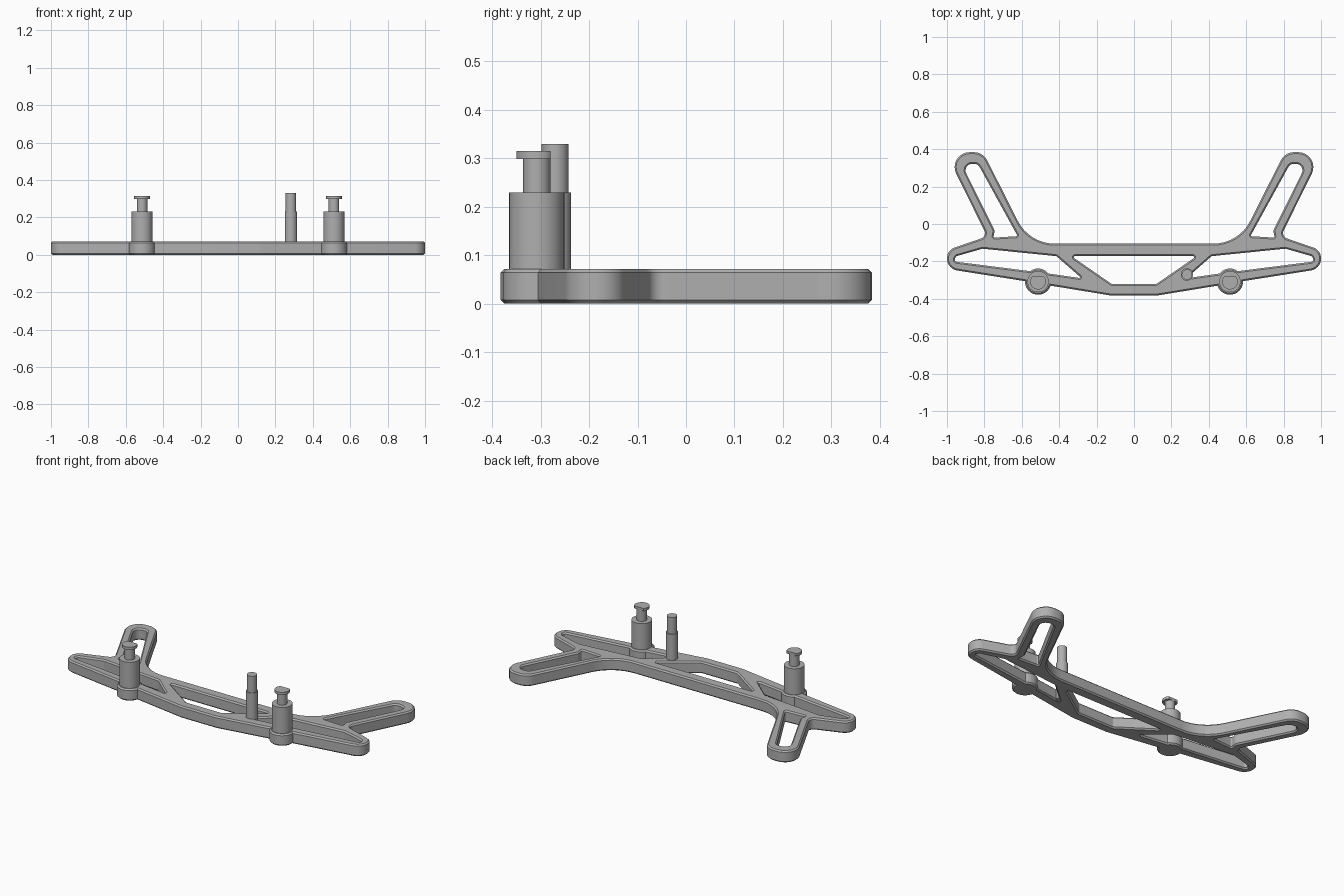
import bpy, bmesh, math
from mathutils import Vector

if "Cube" in bpy.data.objects:
    bpy.data.objects.remove(bpy.data.objects["Cube"])

H, BEV = 0.072, 0.008          # plate thickness and edge chamfer
BX, BY, BR = 0.513, -0.308, 0.07   # post position and boss radius

grey = bpy.data.materials.new("plain grey")
grey.diffuse_color = (0.43, 0.43, 0.43, 1)
grey.use_nodes = True
grey.node_tree.nodes["Principled BSDF"].inputs["Base Color"].default_value = grey.diffuse_color


def arc(cx, cy, r, a0, a1, n=18):
    return [(cx + r * math.cos(math.radians(a0 + (a1 - a0) * i / n)),
             cy + r * math.sin(math.radians(a0 + (a1 - a0) * i / n)), 0) for i in range(n + 1)]


def fillet(pts, n=8):
    """Round each (x, y, radius) corner of a closed polygon."""
    out = []
    for i, (x, y, r) in enumerate(pts):
        p = Vector((x, y))
        if r == 0:
            out.append(p)
            continue
        u = (Vector(pts[i - 1][:2]) - p).normalized()
        v = (Vector(pts[(i + 1) % len(pts)][:2]) - p).normalized()
        half = u.angle(v) / 2
        c = p + (u + v).normalized() * (r / math.sin(half))
        a = p + u * (r / math.tan(half)) - c
        b = p + v * (r / math.tan(half)) - c
        turn = math.atan2(a.x * b.y - a.y * b.x, a.dot(b))
        for k in range(n + 1):
            t = turn * k / n
            out.append(c + Vector((a.x * math.cos(t) - a.y * math.sin(t),
                                   a.x * math.sin(t) + a.y * math.cos(t))))
    return out


def mirror(pts):
    return [(-x, y, r) for x, y, r in reversed(pts)]


def finish(ob, name):
    ob.name = name
    ob.data.materials.clear()
    ob.data.materials.append(grey)
    bpy.ops.object.select_all(action='DESELECT')
    ob.select_set(True)
    bpy.context.view_layer.objects.active = ob
    bpy.ops.object.shade_smooth_by_angle(angle=math.radians(30))


# Plate outline: front edge, boss bump, side tip, slotted arm, rear edge
half = ([(0.12, -0.383, 0.03)] + arc(BX, BY, BR, -162, 2) +
        [(1.0, -0.24, 0.065), (1.0, -0.14, 0.06), (0.785, -0.066, 0.03),
         (1.008, 0.384, 0.08), (0.807, 0.384, 0.08), (0.56, -0.105, 0.22)])
outline = half + mirror(half)

# Openings: arm slot, side triangle, centre trapezoid
slot = [(0.835, 0.322, 0.035), (0.922, 0.322, 0.035), (0.745, -0.035, 0.03),
        (0.752, -0.073, 0.006), (0.622, -0.065, 0.006)]
side = ([(0.28, -0.29, 0.004)] + arc(BX, BY, BR, 142, 53) +
        [(0.965, -0.2, 0.012), (0.95, -0.172, 0.012), (0.81, -0.132, 0.02), (0.415, -0.172, 0.01)])
centre = [(-0.335, -0.172, 0.006), (0.335, -0.172, 0.006), (0.12, -0.32, 0.01), (-0.12, -0.32, 0.01)]

cu = bpy.data.curves.new("plate", 'CURVE')
cu.dimensions, cu.fill_mode = '2D', 'BOTH'
cu.extrude, cu.bevel_depth, cu.bevel_resolution, cu.offset = H / 2 - BEV, BEV, 0, -BEV
for loop in (outline, slot, mirror(slot), side, mirror(side), centre):
    pts = fillet(loop)
    sp = cu.splines.new('POLY')
    sp.points.add(len(pts) - 1)
    for q, p in zip(sp.points, pts):
        q.co = (p.x, p.y, 0, 1)
    sp.use_cyclic_u = True
plate = bpy.data.objects.new("plate", cu)
bpy.context.collection.objects.link(plate)
plate.location.z = H / 2
plate.select_set(True)
bpy.context.view_layer.objects.active = plate
bpy.ops.object.convert(target='MESH')
plate = bpy.context.object
bm = bmesh.new()
bm.from_mesh(plate.data)
bmesh.ops.remove_doubles(bm, verts=bm.verts, dist=0.0002)
bmesh.ops.recalc_face_normals(bm, faces=bm.faces)
bm.to_mesh(plate.data)
bm.free()
finish(plate, "plate")


def cylinder(name, x, y, r, z0, z1, flat=None):
    """Upright cylinder, optionally with a flat on its rear side."""
    bm = bmesh.new()
    bmesh.ops.create_cone(bm, cap_ends=True, segments=40, radius1=r, radius2=r, depth=z1 - z0)
    for v in bm.verts:
        if flat is not None:
            v.co.y = min(v.co.y, flat)
        v.co += Vector((x, y, (z0 + z1) / 2))
    me = bpy.data.meshes.new(name)
    bm.to_mesh(me)
    bm.free()
    ob = bpy.data.objects.new(name, me)
    bpy.context.collection.objects.link(ob)
    finish(ob, name)


# Two mounting posts with neck and flat-sided cap
for label, s in (("left", -1), ("right", 1)):
    cylinder(label + "_post", s * BX, BY, 0.057, H - 0.01, 0.23)
    cylinder(label + "_neck", s * BX, BY, 0.028, 0.22, 0.302)
    cylinder(label + "_cap", s * BX, BY, 0.042, 0.299, 0.315, flat=0.028)

# Single stepped pin
cylinder("pin_base", 0.283, -0.27, 0.033, 0.002, 0.23)
cylinder("pin_tip", 0.283, -0.27, 0.028, 0.22, 0.33)
